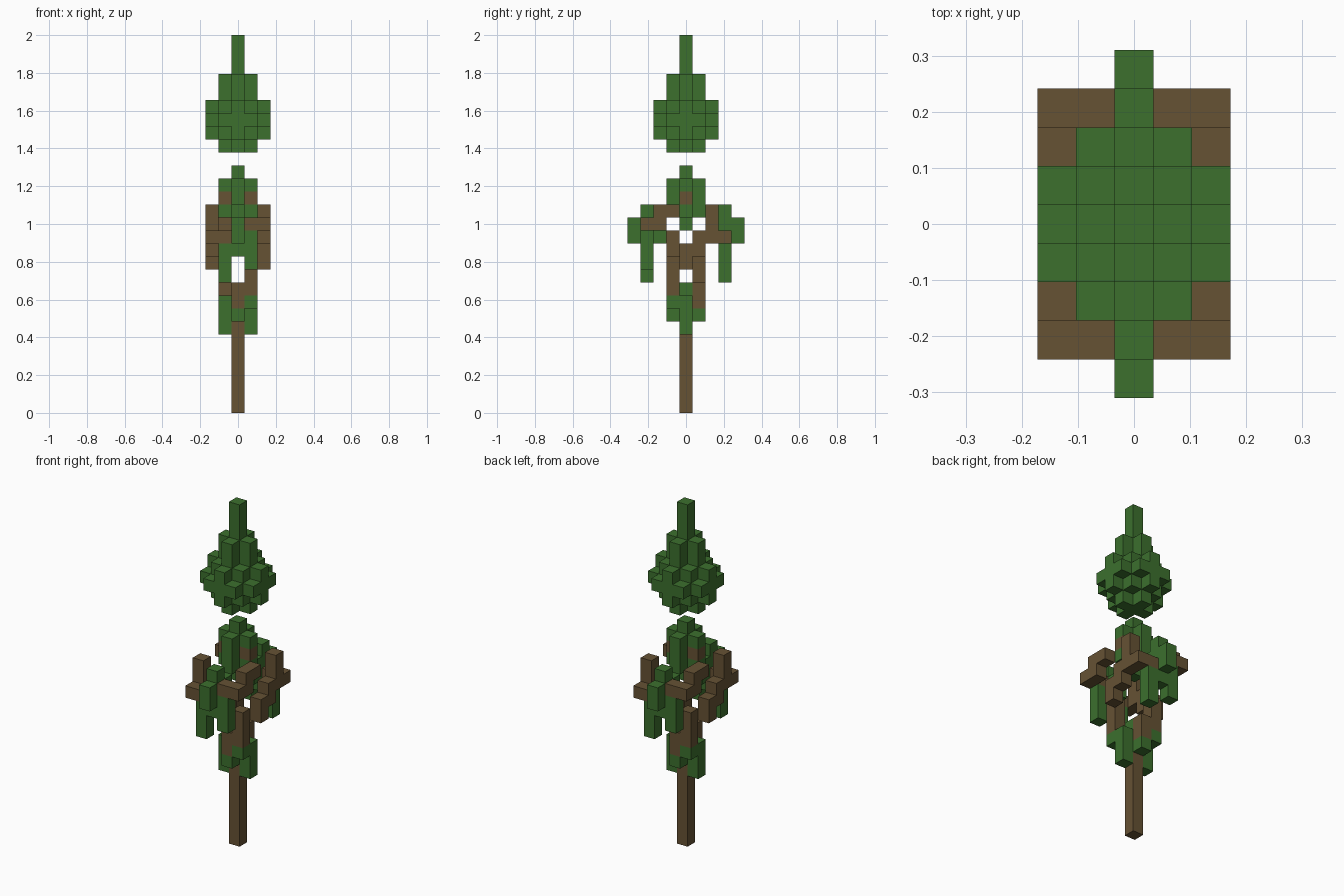
import bpy, bmesh
from itertools import product
from mathutils import Vector

cube = bpy.data.objects.get("Cube")
if cube:
    bpy.data.objects.remove(cube, do_unlink=True)

U = 2 / 29  # edge of one block


def material(name, rgb):
    m = bpy.data.materials.new(name)
    m.use_nodes = True
    m.diffuse_color = (*rgb, 1)
    m.node_tree.nodes["Principled BSDF"].inputs["Base Color"].default_value = (*rgb, 1)
    return m


LEAF = material("leaf green", (0.045, 0.162, 0.027))
BARK = material("bark brown", (0.133, 0.084, 0.034))

parts = []  # (name, material, set of block cells)


def column(x, y, low, high=None):
    """Upright run of blocks from layer low to layer high."""
    return {(x, y, k) for k in range(low, (high or low) + 1)}


def part(name, mat, *columns):
    parts.append((name, mat, set().union(*[column(*c) for c in columns])))


def twin_part(name, mat, *columns):
    """A part and its copy turned half way round the trunk."""
    part("front_" + name, mat, *columns)
    part("back_" + name, mat, *[(-x, -y, *run) for x, y, *run in columns])


def ring(low, high):
    return [(1, 0, low, high), (-1, 0, low, high), (0, 1, low, high), (0, -1, low, high)]


# Trunk and the lower leaf bulb
part("trunk", BARK, (0, 0, 0, 6))
part("lower_leaf_core", LEAF, (0, 0, 7, 9))
twin_part("lower_leaves", LEAF, (1, 0, 6, 8), (0, -1, 7), (1, -1, 8))

# Twin stems and the branch that spirals away from each
twin_part("stem", BARK, (0, -1, 8, 9), (1, -1, 9, 11))
twin_part("low_branch", BARK, (2, 0, 11, 12), (2, 1, 12, 13),
          (2, 2, 13, 15), (2, 3, 13), (1, 3, 13))

# Leaf bulbs at the branch ends, with hanging strands
twin_part("leaf_bulb", LEAF, (0, -3, 12, 15), (0, -4, 13, 14), (0, -2, 13, 14))
twin_part("hanging_leaves", LEAF, (-1, -3, 10, 12), (1, -3, 11, 13))

# Middle leaf bulb and the branches leaving it
part("middle_leaf_core", LEAF, (0, 0, 14, 18))
part("middle_leaves", LEAF, (0, 1, 15, 17), (0, -1, 15, 17),
     (1, 0, 15), (1, 0, 17), (-1, 0, 15), (-1, 0, 17))
twin_part("high_branch", BARK, (1, 0, 16), (2, -1, 15), (2, -2, 14, 15),
          (2, -3, 14), (1, -3, 14))

# Floating crown with a spire
part("crown_spire", LEAF, (0, 0, 20, 28))
part("crown_body", LEAF, *ring(20, 25),
     *[(x, y, 21, 23) for x, y in product((-1, 1), repeat=2)])
shell = []
for s in (-2, 2):
    shell += [(s, 0, 21, 23), (0, s, 21, 23)]
    for t in (-1, 1):
        shell += [(s, t, 22), (t, s, 22)]
part("crown_shell", LEAF, *shell)

# Build each part from the block faces that are open to the air
solid = set().union(*[cells for _, _, cells in parts])
for name, mat, cells in parts:
    bm = bmesh.new()
    for cell in sorted(cells):
        centre = Vector(cell) + Vector((0, 0, 0.5))
        for axis, side in product(range(3), (-1, 1)):
            n = Vector((0, 0, 0))
            n[axis] = side
            if tuple(int(c + d) for c, d in zip(cell, n)) in solid:
                continue
            a = Vector((0, 0, 0))
            a[(axis + 1) % 3] = 1
            b = n.cross(a)
            corners = [(-1, -1), (1, -1), (1, 1), (-1, 1)]
            bm.faces.new([bm.verts.new((centre + (n + a * i + b * j) / 2) * U)
                          for i, j in corners])
    bmesh.ops.remove_doubles(bm, verts=bm.verts, dist=U / 100)
    mesh = bpy.data.meshes.new(name)
    bm.to_mesh(mesh)
    bm.free()
    mesh.materials.append(mat)
    bpy.context.scene.collection.objects.link(bpy.data.objects.new(name, mesh))
